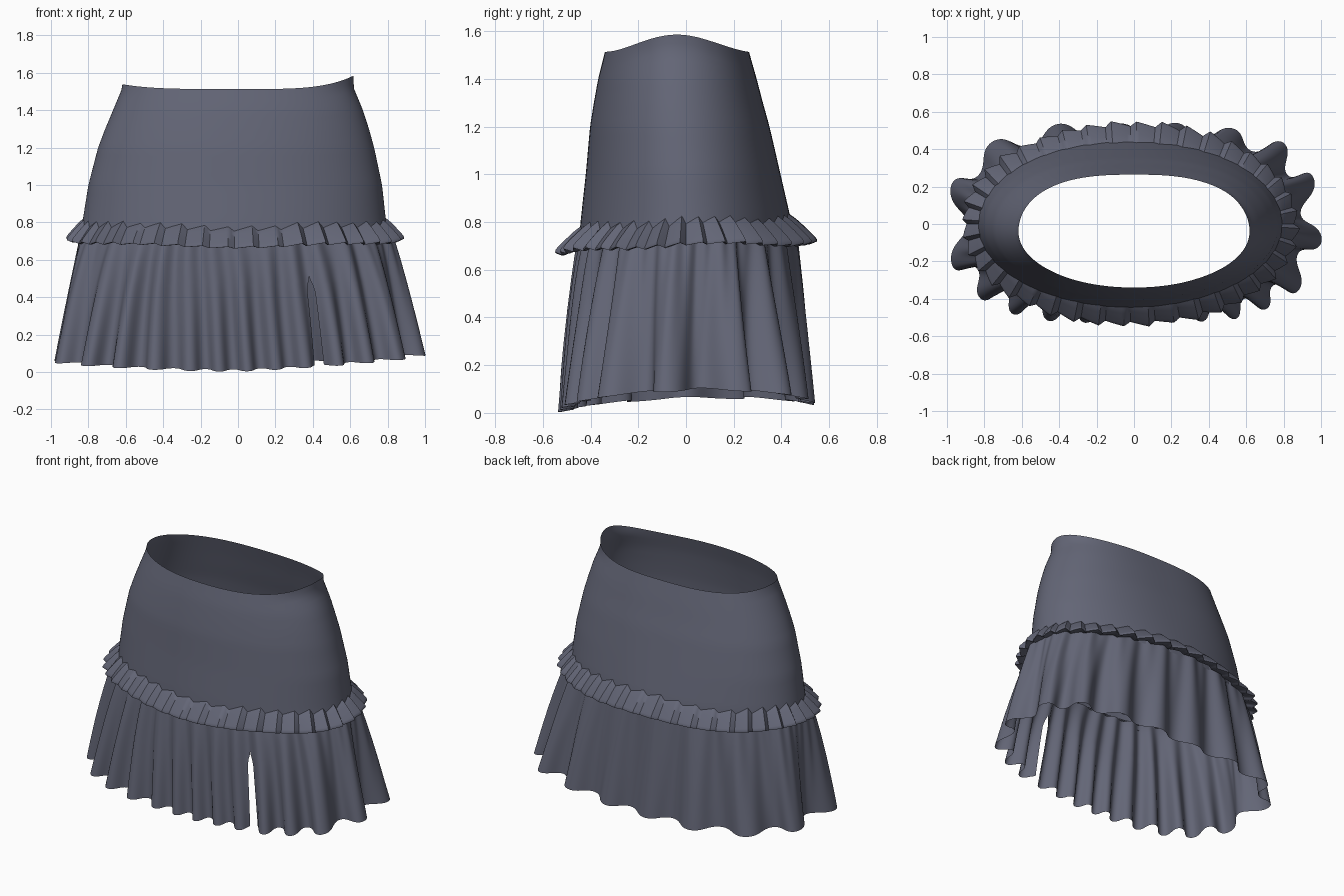
import bpy, bmesh, math, random
from math import sin, cos, pi, radians

if "Cube" in bpy.data.objects:
    bpy.data.objects.remove(bpy.data.objects["Cube"])

random.seed(4)
cloth = bpy.data.materials.new("slate_blue_cloth")
cloth.diffuse_color = (0.125, 0.132, 0.182, 1)
cloth.use_nodes = True
cloth.node_tree.nodes["Principled BSDF"].inputs["Base Color"].default_value = cloth.diffuse_color


def lerp_table(table, t):
    """Interpolate rows (key, v1, v2, ...) given in ascending key order."""
    if t <= table[0][0]:
        return table[0][1:]
    for p, q in zip(table, table[1:]):
        if t <= q[0]:
            f = (t - p[0]) / (q[0] - p[0])
            return [u + (v - u) * f for u, v in zip(p[1:], q[1:])]
    return table[-1][1:]


def oval(th, a, b, cx, cy, n=2.0, out=0.0, side=0.0):
    """Point on a superellipse, pushed along its normal and tangent."""
    c, s = cos(th), sin(th)
    k = (abs(c) ** n + abs(s) ** n) ** (-1 / n)
    x, y = a * c * k, b * s * k
    nx, ny = c / a, s / b
    l = math.hypot(nx, ny)
    nx, ny = nx / l, ny / l
    return cx + x + nx * out - ny * side, cy + y + ny * out + nx * side


def sheet(name, cols, rows, point, sharp=None):
    """Closed band from point(u, t), u around and t down; equal seam points weld."""
    bm = bmesh.new()
    g = [[bm.verts.new(point(i / cols, j / rows)) for i in range(cols + 1)]
         for j in range(rows + 1)]
    for j in range(rows):
        for i in range(cols):
            bm.faces.new((g[j][i], g[j + 1][i], g[j + 1][i + 1], g[j][i + 1]))
    bmesh.ops.remove_doubles(bm, verts=bm.verts, dist=1e-5)
    me = bpy.data.meshes.new(name)
    bm.to_mesh(me)
    bm.free()
    me.materials.append(cloth)
    for p in me.polygons:
        p.use_smooth = True
    if sharp:
        me.set_sharp_from_angle(angle=radians(sharp))
    ob = bpy.data.objects.new(name, me)
    bpy.context.collection.objects.link(ob)
    return ob


# Yoke: z, half width, half depth, centre x, centre y
YOKE = [(0.70, 0.825, 0.450, -0.02, 0.0),
        (0.80, 0.812, 0.442, -0.02, 0.0),
        (1.00, 0.785, 0.408, -0.015, -0.012),
        (1.20, 0.738, 0.376, -0.01, -0.026),
        (1.30, 0.705, 0.354, -0.005, -0.032),
        (1.40, 0.668, 0.332, 0.0, -0.036),
        (1.52, 0.618, 0.300, 0.0, -0.038)]


def yoke_point(u, t):
    th = 2 * pi * u
    c, s = cos(th), sin(th)
    top = 1.513 + abs(c) ** 4 * (0.072 if c > 0 else 0.026)
    z = top + (0.72 - top) * t
    a, b, cx, cy = lerp_table(YOKE, z)
    x, y = oval(th, a, b, cx, cy, 2.0 + (0.05 + 0.5 * max(0, s)) * (1 - t))
    return x, y, z


sheet("hip_yoke", 128, 24, yoke_point)

# Small pleated ruffle: outward offset and drop along its section
FRILL = [(0.0, -0.01, 0.0), (0.2, 0.018, -0.025), (0.45, 0.050, -0.062),
         (0.7, 0.082, -0.102), (0.82, 0.080, -0.116), (1.0, 0.015, -0.10)]
PLEATS = 40
lean = [random.uniform(0.7, 1.2) for _ in range(PLEATS)]


def frill_point(u, t):
    th = 2 * pi * u
    k = u * PLEATS % 1.0
    n = int(u * PLEATS + 1e-6) % PLEATS
    k = 0.0 if k > 0.9999 else k
    # leaning pleat: slow rise, quick fall
    w = (k / 0.75 if k < 0.75 else (1 - k) / 0.25) * lean[n] - 0.5
    out, drop = lerp_table(FRILL, t)
    amp = 0.030 * min(1.0, 0.25 + t * 1.2) * (1 if t < 0.9 else 0.3)
    z0 = 0.820 - 0.036 * max(0.0, -sin(th)) + 0.006 * sin(5 * th)
    out += 0.02 * t * abs(sin(th))
    x, y = oval(th, 0.808, 0.442, -0.02, 0.0, 2.0, out + amp * w)
    return x, y, z0 + drop + 0.02 * w * (1 - 0.5 * t)


sheet("pleated_frill", PLEATS * 8, 14, frill_point, 45)

# Long flounce: angles of the outer fold crests, slit in the valley at -64 degrees
CRESTS = [-158, -139, -127, -116, -105, -96, -87, -78, -69, -59, -49, -36, -9,
          24, 43, 60, 77, 94, 113, 134, 160, 202]
SLIT = radians(-64)
fold_amp = [random.uniform(0.8, 1.2) for _ in CRESTS]


def fold(deg):
    """Fold phase (0 on crests) and strength at an angle."""
    d = (deg + 158) % 360 - 158
    for i in range(len(CRESTS) - 1):
        if d <= CRESTS[i + 1]:
            f = (d - CRESTS[i]) / (CRESTS[i + 1] - CRESTS[i])
            nxt = fold_amp[(i + 1) % (len(CRESTS) - 1)]
            return f * 2 * pi, fold_amp[i] * (1 - f) + nxt * f
    return 0.0, 1.0


def flounce_point(u, t):
    # the slit opens below t = 0.33
    gap = 0.042 * min(1.0, max(0.0, (t - 0.33) / 0.10)) ** 0.5
    th = SLIT + gap / 2 + u * (2 * pi - gap)
    ph, s = fold(math.degrees(th) + 2.0 * sin(3 * th) * (1 - t))
    e = abs(cos(th))
    # shallow folds across front and back, deeper at the hips
    amp = (0.012 + (0.018 + 0.030 * e) * t ** 0.9) * s
    wave = cos(ph)
    fine = 0.005 * sin(46 * th + 3 * t) * (1 - t)
    swell = t ** (0.9 - 0.3 * max(0.0, -sin(th)))
    x, y = oval(th, 0.83 + 0.118 * swell, 0.447 + 0.058 * swell,
                -0.02 * (1 - t), 0.004, 2.03 + 0.75 * t,
                amp * wave + fine, 0.12 * amp * sin(2 * ph) * t)
    hem = (0.008 + 0.052 * e * e + 0.035 * max(0.0, cos(th))
           + 0.03 * max(0.0, sin(th)) - 0.006 * wave)
    top = 0.755 - 0.04 * max(0.0, -sin(th))
    return x, y, top + (max(0.0, hem) - top) * t


sheet("gathered_flounce", 528, 30, flounce_point)
